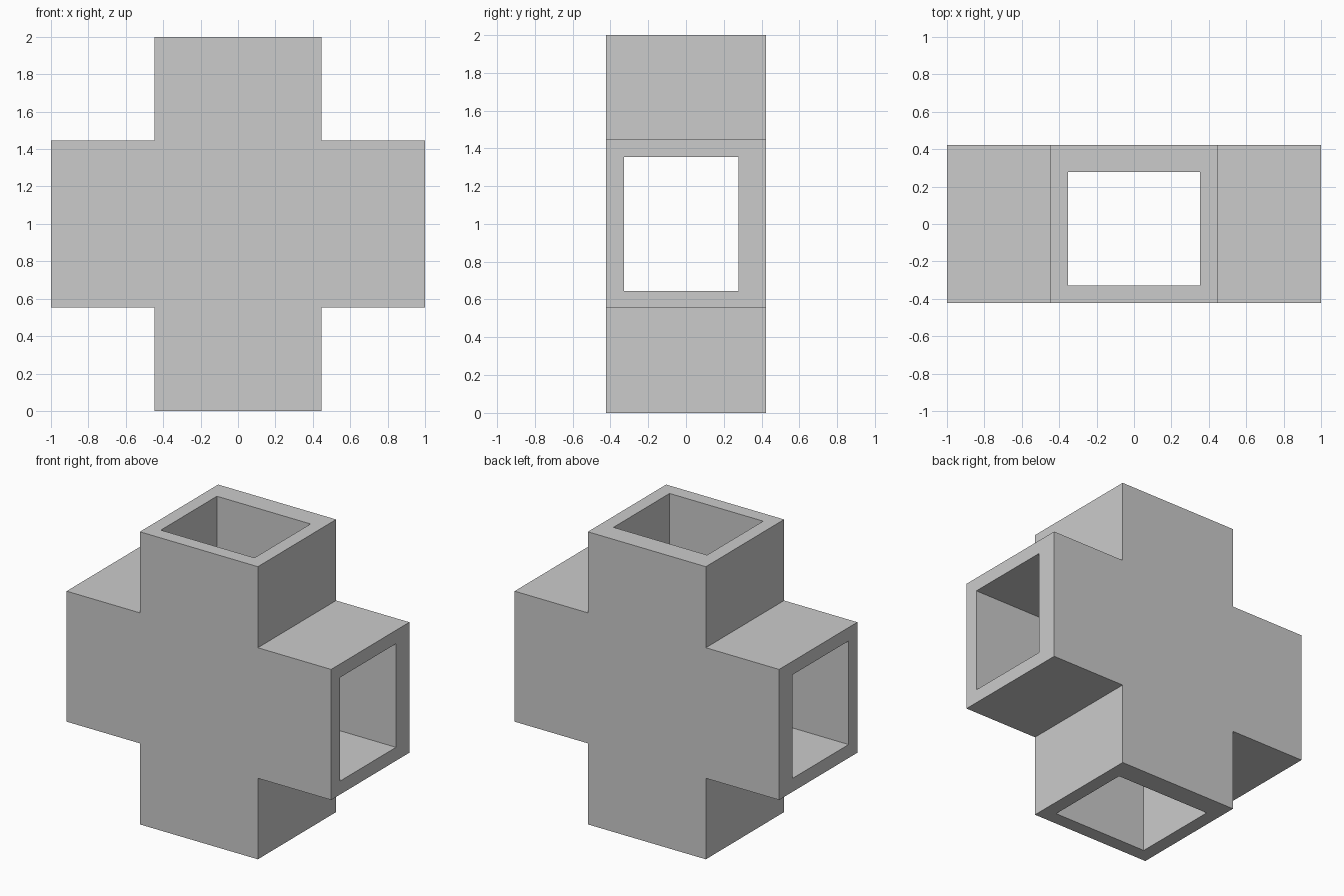
import bpy
import bmesh

if "Cube" in bpy.data.objects:
    bpy.data.objects.remove(bpy.data.objects["Cube"])


def cross_prism(name, reach, half, y0, y1):
    """Plus-shaped profile in the xz plane, extruded along y, centred at z = 1."""
    quarter = [(half, reach), (half, half), (reach, half)]
    pts = []
    for _ in range(4):
        pts += quarter
        quarter = [(z, -x) for x, z in quarter]
    bm = bmesh.new()
    face = bm.faces.new([bm.verts.new((x, y0, z + 1)) for x, z in pts])
    ext = bmesh.ops.extrude_face_region(bm, geom=[face])
    moved = [v for v in ext["geom"] if isinstance(v, bmesh.types.BMVert)]
    bmesh.ops.translate(bm, verts=moved, vec=(0, y1 - y0, 0))
    bmesh.ops.recalc_face_normals(bm, faces=bm.faces)
    mesh = bpy.data.meshes.new(name)
    bm.to_mesh(mesh)
    bm.free()
    obj = bpy.data.objects.new(name, mesh)
    bpy.context.collection.objects.link(obj)
    return obj


# Four-way square duct
duct = cross_prism("cross_duct", 1.0, 0.446, -0.4225, 0.4225)

# Hollow passages, slightly nearer the front, open at all four ends
passage = cross_prism("passage_cutter", 1.1, 0.354, -0.328, 0.278)
passage.hide_render = True

cut = duct.modifiers.new("hollow", 'BOOLEAN')
cut.operation = 'DIFFERENCE'
cut.solver = 'EXACT'
cut.object = passage
bpy.context.view_layer.objects.active = duct
bpy.ops.object.modifier_apply(modifier=cut.name)
bpy.data.objects.remove(passage)
